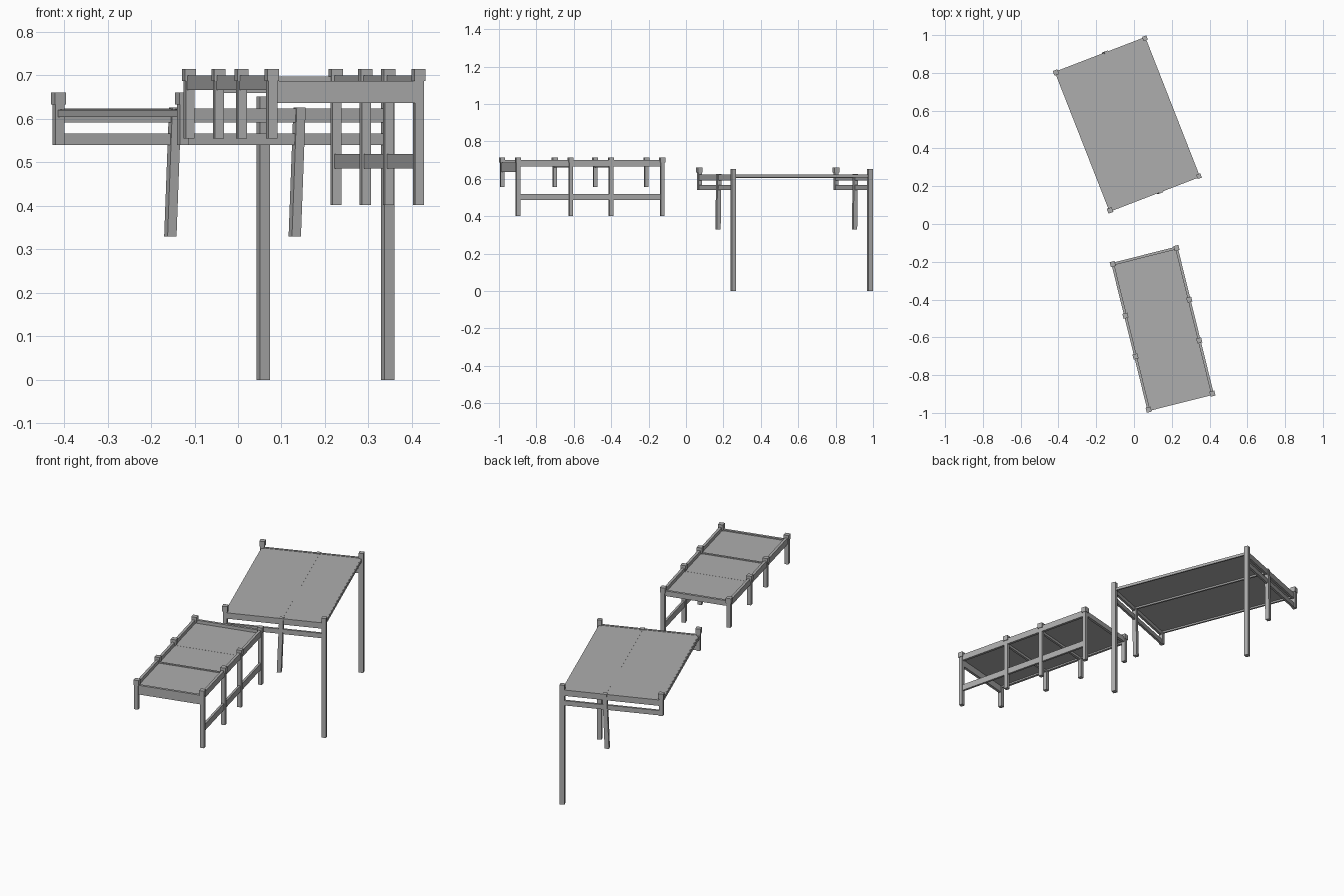
import bpy
from math import atan2
from mathutils import Vector, Matrix

cube = bpy.data.objects.get("Cube")
if cube:
    bpy.data.objects.remove(cube, do_unlink=True)

grey = bpy.data.materials.new("plain_grey")
grey.use_nodes = True
colour = (0.42, 0.42, 0.42, 1)
grey.diffuse_color = colour
grey.node_tree.nodes["Principled BSDF"].inputs["Base Color"].default_value = colour

QUADS = [(3, 2, 1, 0), (4, 5, 6, 7), (0, 1, 5, 4), (1, 2, 6, 5), (2, 3, 7, 6), (3, 0, 4, 7)]


def prism(name, bottom, top, z0, z1):
    """Solid between two four-cornered outlines, listed counter-clockwise."""
    verts = [(p[0], p[1], z0) for p in bottom] + [(p[0], p[1], z1) for p in top]
    mesh = bpy.data.meshes.new(name)
    mesh.from_pydata(verts, [], QUADS)
    mesh.materials.append(grey)
    obj = bpy.data.objects.new(name, mesh)
    bpy.context.collection.objects.link(obj)
    return obj


def square(centre, width, angle):
    turn = Matrix.Rotation(angle, 2)
    corners = [(-1, -1), (1, -1), (1, 1), (-1, 1)]
    return [centre + turn @ (Vector(c) * width / 2) for c in corners]


def post(name, at, z0, z1, width, angle, lean=(0, 0)):
    foot = square(at + Vector(lean), width, angle)
    prism(name, foot, square(at, width, angle), z0, z1)


def beam(name, a, b, z0, z1, width):
    along = (b - a).normalized()
    side = Vector((-along.y, along.x)) * width / 2
    outline = [a - side, b - side, b + side, a + side]
    prism(name, outline, outline, z0, z1)


def capped_post(name, at, z0, z1, angle):
    post(name, at, z0, z1 - 0.025, 0.021, angle)
    post(name + "_cap", at, z1 - 0.028, z1, 0.027, angle)


# Rear platform: the near and far ends are alike
near_left, near_right = Vector((-0.127, 0.072)), Vector((0.344, 0.253))
far_left, far_right = Vector((-0.413, 0.802)), Vector((0.058, 0.983))
across = near_right - near_left
angle = atan2(across.y, across.x)
outline = [near_left, near_right, far_right, far_left]
prism("rear_deck", outline, outline, 0.613, 0.622)
for end, left, right in (("near", near_left, near_right), ("far", far_left, far_right)):
    capped_post(f"rear_{end}_short_post", left, 0.54, 0.661, angle)
    post(f"rear_{end}_tall_leg", right, 0, 0.652, 0.024, angle)
    beam(f"rear_{end}_upper_rail", left, right, 0.592, 0.624, 0.012)
    beam(f"rear_{end}_lower_rail", left, right, 0.54, 0.566, 0.012)
    post(f"rear_{end}_middle_leg", left.lerp(right, 0.57), 0.33, 0.626,
         0.022, angle, lean=(-0.011, -0.004))
beam("rear_left_edge", near_left, far_left, 0.604, 0.621, 0.01)
beam("rear_right_edge", near_right, far_right, 0.606, 0.621, 0.008)
beam("rear_middle_beam", near_left.lerp(near_right, 0.57),
     far_left.lerp(far_right, 0.57), 0.604, 0.6225, 0.01)

# Front platform: four posts along each side
back_left, back_right = Vector((-0.1125, -0.212)), Vector((0.225, -0.127))
front_left, front_right = Vector((0.0775, -0.983)), Vector((0.415, -0.898))
across = back_right - back_left
angle = atan2(across.y, across.x)
outline = [front_left, front_right, back_right, back_left]
prism("front_deck", outline, outline, 0.674, 0.681)
steps = (0, 0.355, 0.635, 1)
for side, back, front, foot in (("left", back_left, front_left, 0.555),
                                ("right", back_right, front_right, 0.402)):
    for i, t in enumerate(steps):
        capped_post(f"front_{side}_post_{i + 1}", back.lerp(front, t), foot, 0.715, angle)
    beam(f"front_{side}_top_rail", back, front, 0.666, 0.7, 0.014)
beam("front_right_lower_rail", back_right, front_right, 0.486, 0.52, 0.012)
beam("front_end_rail", front_left, front_right, 0.637, 0.687, 0.014)
beam("back_end_rail", back_left, back_right, 0.67, 0.698, 0.014)
for i, t in enumerate(steps[1:3]):
    beam(f"front_cross_beam_{i + 1}", back_left.lerp(front_left, t),
         back_right.lerp(front_right, t), 0.66, 0.6815 + 0.003 * i, 0.012)
